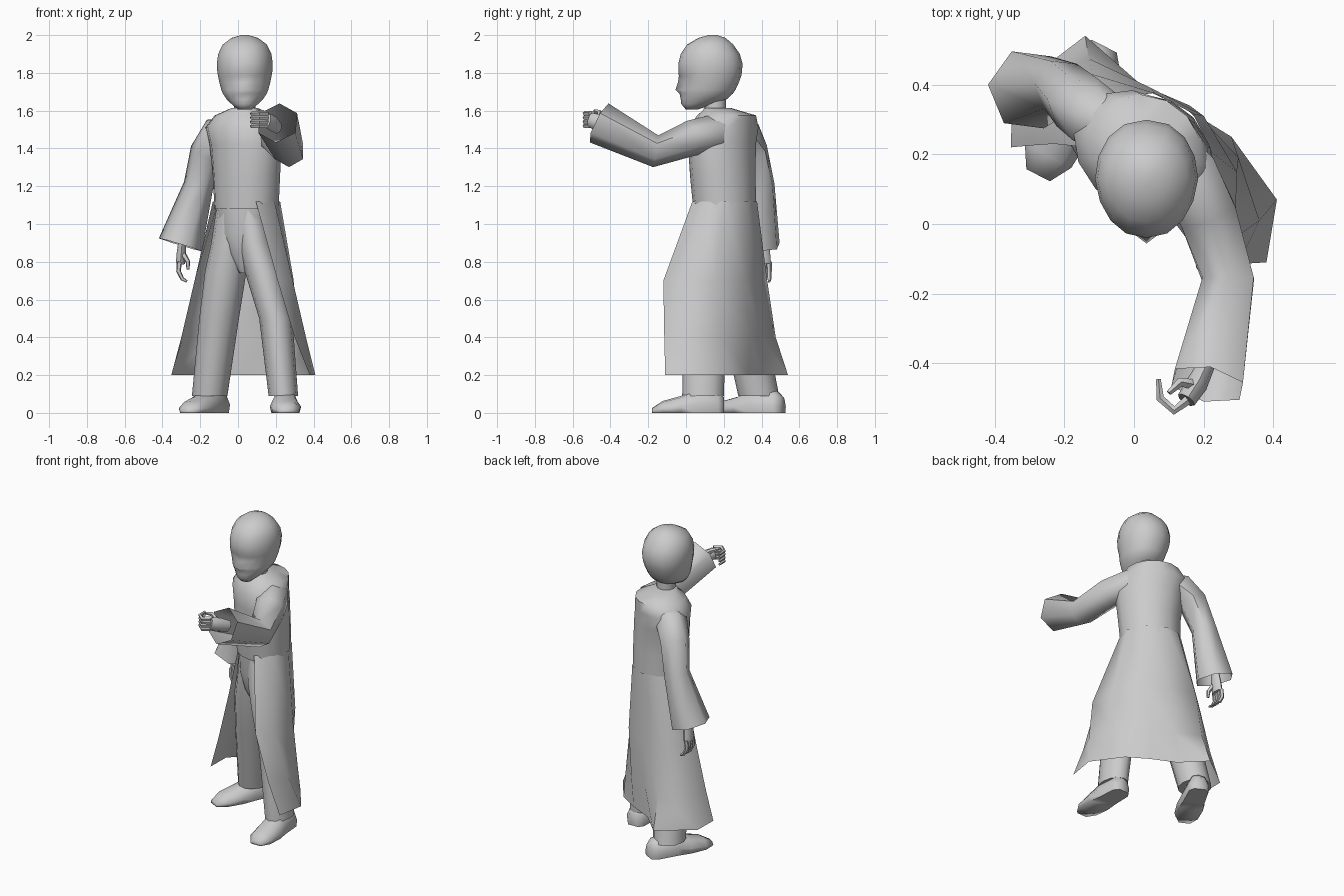
import bpy, bmesh, math
from mathutils import Vector

cube = bpy.data.objects.get("Cube")
if cube:
    bpy.data.objects.remove(cube)

grey = bpy.data.materials.new("plain_grey")
grey.use_nodes = True
tone = (0.6, 0.6, 0.6, 1)
grey.diffuse_color = tone
grey.node_tree.nodes["Principled BSDF"].inputs["Base Color"].default_value = tone


def loft(name, rings, closed=True, caps=(True, True), angle=60):
    """Skin a list of equally sized point rings."""
    bm = bmesh.new()
    rows = [[bm.verts.new(p) for p in ring] for ring in rings]
    n = len(rows[0])
    for a, b in zip(rows, rows[1:]):
        for i in range(n if closed else n - 1):
            j = (i + 1) % n
            bm.faces.new((a[i], a[j], b[j], b[i]))
    for cap, row in zip(caps, (rows[0], rows[-1])):
        if cap and closed:
            bm.faces.new(row)
    bmesh.ops.recalc_face_normals(bm, faces=bm.faces)
    mesh = bpy.data.meshes.new(name)
    bm.to_mesh(mesh)
    bm.free()
    mesh.materials.append(grey)
    obj = bpy.data.objects.new(name, mesh)
    bpy.context.collection.objects.link(obj)
    bpy.ops.object.select_all(action='DESELECT')
    obj.select_set(True)
    bpy.context.view_layer.objects.active = obj
    bpy.ops.object.shade_smooth_by_angle(angle=math.radians(angle))
    return obj


def oval(z, cx, cy, rx, ry, yaw=0.0, n=12):
    """Level elliptical ring."""
    pts = []
    for i in range(n):
        t = math.tau * i / n
        x, y = rx * math.cos(t), ry * math.sin(t)
        pts.append((cx + x * math.cos(yaw) - y * math.sin(yaw),
                    cy + x * math.sin(yaw) + y * math.cos(yaw), z))
    return pts


def tube(name, path, n=8, ref=(0, 0, 1), flat=1.0, caps=(True, True)):
    """Tapered tube through (x, y, z, radius) stations."""
    pts = [Vector(p[:3]) for p in path]
    rings = []
    for i, p in enumerate(pts):
        d = (pts[min(i + 1, len(pts) - 1)] - pts[max(i - 1, 0)]).normalized()
        side = d.cross(Vector(ref)).normalized()
        up = side.cross(d)
        r = path[i][3]
        rings.append([p + r * (math.sin(t) * side * flat + math.cos(t) * up)
                      for t in (math.tau * k / n for k in range(n))])
    return loft(name, rings, caps=caps)


# Coat body, turned with the left shoulder forward
TWIST = math.radians(-37)
loft("coat_body", [oval(*s, TWIST, 14) for s in (
    (1.08, .045, .205, .178, .16), (1.25, .045, .195, .187, .165),
    (1.42, .04, .19, .205, .165), (1.51, .025, .2, .215, .165),
    (1.575, .035, .215, .165, .15), (1.602, .035, .185, .1, .09), (1.615, .035, .165, .07, .07))])

# Long coat skirt, open at the front
skirt = (
    (1.12, ((.094, .034), (.193, .094), (.223, .206), (.169, .317), (.058, .376),
            (-.04, .362), (-.103, .316), (-.133, .22))),
    (.7, ((.21, -.12), (.29, -.04), (.295, .15), (.2, .31), (.05, .39),
          (-.12, .43), (-.22, .34), (-.23, .23))),
    (.4, ((.3, -.115), (.36, .01), (.3, .19), (.16, .34), (.02, .4),
          (-.13, .475), (-.29, .36), (-.3, .225))),
    (.2, ((.38, -.11), (.41, .07), (.28, .25), (.15, .33), (0, .4),
          (-.14, .54), (-.35, .38), (-.353, .22))))
loft("coat_skirt", [[(x, y, z) for x, y in row] for z, row in skirt], closed=False)

# Sleeves with wide open cuffs
tube("left_sleeve", ((.1, .22, 1.48, .08), (.15, .15, 1.48, .1), (.21, .03, 1.455, .095),
                     (.27, -.16, 1.385, .085), (.21, -.46, 1.535, .115)), n=6, caps=(True, False))
tube("right_sleeve", ((-.02, .25, 1.5, .07), (-.11, .305, 1.475, .095), (-.165, .35, 1.38, .09),
                      (-.21, .395, 1.2, .08), (-.305, .385, .89, .12)),
     n=6, ref=(-.4, .9, 0), caps=(True, False))

# Hips and trouser legs
loft("hips", [oval(*s, TWIST) for s in (
    (1.12, .03, .2, .16, .14), (.95, .03, .19, .14, .125), (.84, .04, .185, .1, .1),
    (.74, .05, .18, .04, .05))])
legs = {
    "left": ((1.08, .05, .18, .085, .12), (.9, .085, .155, .09, .122), (.75, .13, .13, .095, .12),
             (.5, .2, .1, .088, .115), (.09, .24, .09, .078, .11)),
    "right": ((1.08, -.03, .22, .085, .12), (.9, -.045, .235, .097, .12), (.75, -.065, .25, .11, .12),
              (.5, -.1, .3, .105, .115), (.09, -.15, .385, .094, .108))}
for side, rows in legs.items():
    loft(side + "_trouser_leg", [oval(*r) for r in rows])


def shoe(name, heel, toe):
    h, t = Vector((*heel, 0)), Vector((*toe, 0))
    across = (t - h).normalized().cross(Vector((0, 0, 1)))
    rings = []
    for f, w, top in ((0, .04, .08), (.08, .065, .11), (.4, .072, .12),
                      (.6, .083, .085), (.85, .075, .06), (1, .038, .025)):
        c = h.lerp(t, f)
        rings.append([c + across * w * a + Vector((0, 0, top * b)) for a, b in
                      ((-.9, 0), (-1, .4), (-.6, .95), (0, 1.05), (.6, .95), (1, .4), (.9, 0))])
    loft(name, rings, angle=75)


shoe("left_shoe", (.245, .2), (.255, -.18))
shoe("right_shoe", (-.085, .51), (-.275, .14))

# Neck
loft("neck", [oval(z, .035, .155, .057, .058) for z in (1.57, 1.68)])

# Head: z, front, back, half width, nose push, eye socket depth
head = []
for z, front, back, half, nose, eye in (
        (1.605, .0, .06, .035, 0, 0), (1.635, -.025, .15, .07, 0, 0),
        (1.66, -.024, .215, .096, -.004, 0), (1.69, -.03, .248, .116, -.004, 0),
        (1.71, -.03, .262, .124, -.026, 0), (1.75, -.03, .28, .135, -.012, .016),
        (1.785, -.038, .293, .142, 0, .01), (1.81, -.04, .297, .146, 0, 0),
        (1.85, -.04, .299, .148, 0, 0), (1.9, -.028, .285, .141, 0, 0),
        (1.95, .005, .25, .117, 0, 0), (1.985, .065, .21, .07, 0, 0), (2.0, .12, .165, .02, 0, 0)):
    ring = []
    for i in range(16):
        t = math.tau * i / 16
        c, s = math.cos(t), math.sin(t)
        x = math.copysign(half * abs(c) ** .88, c) * (1 - .08 * max(0, -s))
        y = (front + back) / 2 + s * (back - front) / 2
        y += nose if i == 12 else eye if i in (11, 13) else 0
        ring.append((.036 + x, y, z))
    head.append(ring)
loft("head", head)

# Raised left hand with curled fingers
tube("left_palm", ((.21, -.4, 1.51, .035), (.18, -.46, 1.535, .045), (.15, -.505, 1.55, .04)), flat=.7)
for k in range(4):
    z = 1.585 - .022 * k
    tube(f"left_finger_{k}", ((.155, -.505, z, .014), (.115, -.535, z, .013),
                              (.075, -.5, z, .012), (.07, -.445, z, .007)), n=5)
tube("left_thumb", ((.17, -.46, 1.56, .016), (.13, -.455, 1.59, .014), (.1, -.485, 1.6, .008)), n=5)

# Hanging right hand
tube("right_palm", ((-.295, .4, .92, .032), (-.3, .405, .85, .04), (-.305, .41, .79, .04)),
     ref=(0, 1, 0), flat=.6)
for k in range(4):
    y = .375 + .022 * k
    tube(f"right_finger_{k}", ((-.31, y, .8, .014), (-.315, y, .75, .013),
                               (-.295, y, .71, .011), (-.27, y, .695, .007)), n=5, ref=(0, 1, 0))
tube("right_thumb", ((-.29, .385, .84, .016), (-.265, .375, .8, .013), (-.265, .37, .76, .008)),
     n=5, ref=(0, 1, 0))
